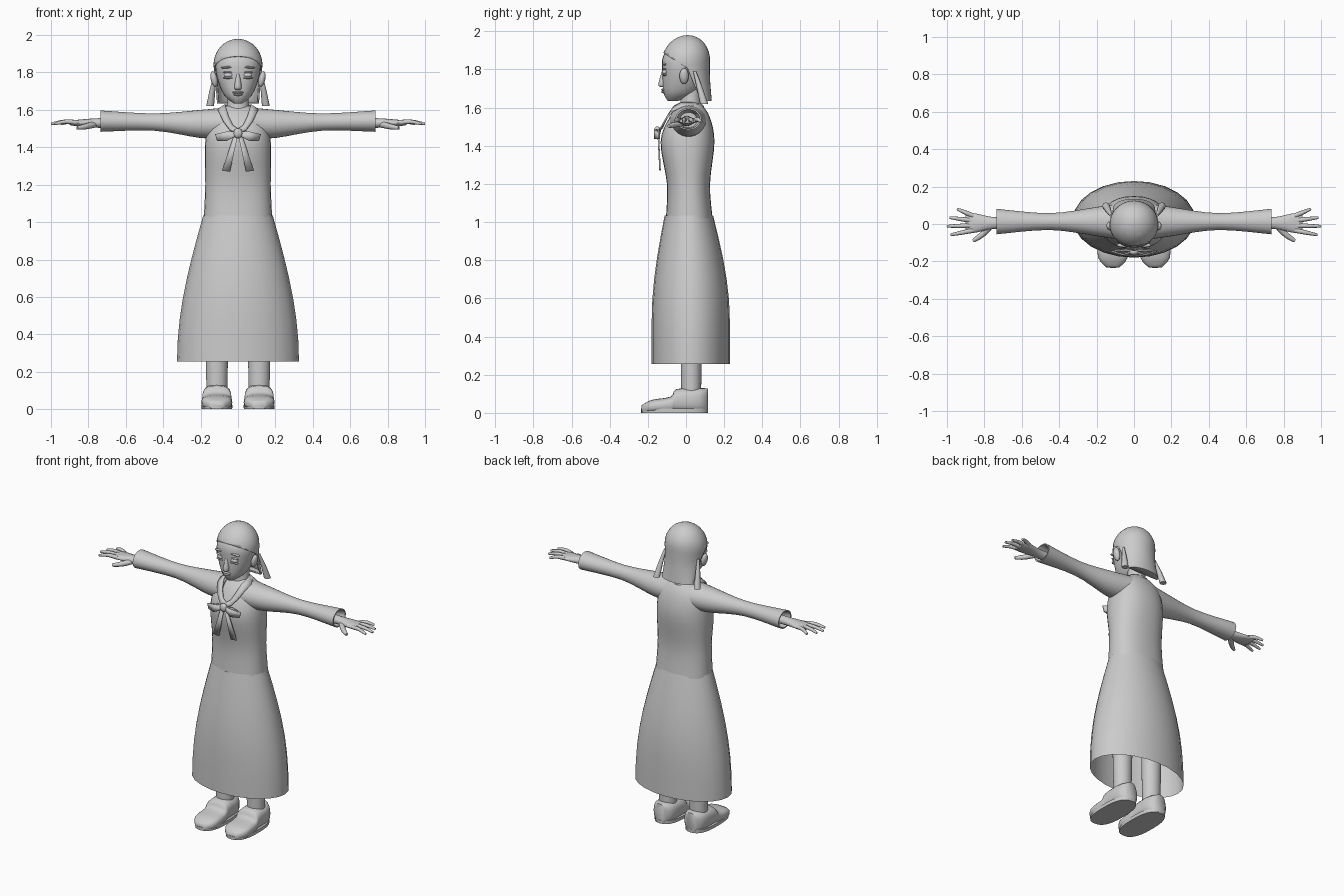
import bpy, bmesh
from math import sin, cos, pi, radians, copysign
from mathutils import Vector, Matrix

if "Cube" in bpy.data.objects:
    bpy.data.objects.remove(bpy.data.objects["Cube"], do_unlink=True)

grey = bpy.data.materials.new("plain_grey")
grey.use_nodes = True
grey.diffuse_color = (.6, .6, .6, 1)
grey.node_tree.nodes["Principled BSDF"].inputs["Base Color"].default_value = grey.diffuse_color

X, Y, Z = Vector((1, 0, 0)), Vector((0, 1, 0)), Vector((0, 0, 1))
CENTRE = Vector()
LEG = X * .113


def finish(name, bm, mirror=False, thick=0, angle=50):
    """Turn a bmesh into a smooth-shaded object, mirrored over x if wanted."""
    bmesh.ops.recalc_face_normals(bm, faces=bm.faces)
    mesh = bpy.data.meshes.new(name)
    bm.to_mesh(mesh)
    bm.free()
    mesh.materials.append(grey)
    part = bpy.data.objects.new(name, mesh)
    bpy.context.collection.objects.link(part)
    bpy.ops.object.select_all(action='DESELECT')
    part.select_set(True)
    bpy.context.view_layer.objects.active = part
    bpy.ops.object.shade_smooth_by_angle(angle=radians(angle))
    if thick:
        part.modifiers.new("thickness", 'SOLIDIFY').thickness = thick
    if mirror:
        part.modifiers.new("mirror", 'MIRROR')


def ease(rows, steps=4):
    """Smooth curve through a few key rows."""
    keys = [Vector(row) for row in rows]
    out = []
    for i in range(len(keys) - 1):
        start, end = keys[i], keys[i + 1]
        before = (end - keys[max(i - 1, 0)]) / 2
        after = (keys[min(i + 2, len(keys) - 1)] - start) / 2
        for step in range(steps):
            t = step / steps
            bend = (before * (1 - t) - after * t) * t * (1 - t)
            blend = t * t * (3 - 2 * t)
            out.append(start.lerp(end, blend) + bend)
    return out + [keys[-1]]


def skin(rings, caps=True):
    """Bridge rings of points with equal counts."""
    bm = bmesh.new()
    loops = [[bm.verts.new(point) for point in ring] for ring in rings]
    for low, high in zip(loops, loops[1:]):
        for i in range(len(low)):
            bm.faces.new((low[i - 1], low[i], high[i], high[i - 1]))
    if caps:
        bm.faces.new(loops[0])
        bm.faces.new(loops[-1])
    return bm


def oval(centre, u, v, wide, deep, sides=28, power=2):
    """Ring of points, squarer for a higher power."""
    points = []
    for i in range(sides):
        c, s = cos(2 * pi * i / sides), sin(2 * pi * i / sides)
        points.append(centre + u * wide * copysign(abs(c) ** (2 / power), c)
                      + v * deep * copysign(abs(s) ** (2 / power), s))
    return points


def loft(rows, frame=(Z, X, Y), base=CENTRE, caps=True, **shape):
    """Rows give the place along the axis, centre offset, half width, half depth."""
    axis, u, v = frame
    return skin([oval(base + axis * along + v * offset, u, v, wide, deep, **shape)
                 for along, offset, wide, deep in rows], caps)


def tube(name, points, radius):
    """Bent tube that tapers to its tip."""
    points = ease(points)
    rings = []
    for i, point in enumerate(points):
        along = (points[min(i + 1, len(points) - 1)] - points[max(i - 1, 0)]).normalized()
        side = along.cross(Z).normalized()
        size = radius * (1 - .5 * (i / (len(points) - 1)) ** 2)
        rings.append(oval(point, side, along.cross(side), size, size, sides=10))
    finish(name, skin(rings), mirror=True)


def ball(name, place, size, tilt=0, mirror=False):
    bm = bmesh.new()
    matrix = (Matrix.Translation(place) @ Matrix.Rotation(tilt, 4, 'Y')
              @ Matrix.Diagonal((*size, 1)))
    bmesh.ops.create_uvsphere(bm, u_segments=16, v_segments=10, radius=1, matrix=matrix)
    finish(name, bm, mirror)


def strip(name, pairs):
    """Flat ribbon through pairs of edge points."""
    bm = bmesh.new()
    rows = [[bm.verts.new(point) for point in pair] for pair in pairs]
    for (a, b), (c, d) in zip(rows, rows[1:]):
        bm.faces.new((a, b, d, c))
    finish(name, bm, mirror=True, thick=.008)


# Skirt, flaring from waist to hem
skirt = []
for i in range(8):
    t = i / 7
    flare = sin(t * pi / 2)
    fill = sin(min(1, t * 1.4) * pi / 2)
    skirt.append((1.035 - .78 * t, .015 + .01 * fill, .186 + .14 * flare, .127 + .078 * fill))
finish("skirt", loft(skirt, caps=False, sides=24))

# Bodice from waist to neck
finish("bodice", loft(ease([
    (1.02, .017, .183, .122), (1.2, .013, .175, .113), (1.42, .008, .176, .141),
    (1.55, .02, .145, .105), (1.62, .03, .07, .05)]), power=2.3))

# Sleeves, open at the cuff with a turned-in lining
sleeve = ease([(.06, 1.53, .1, .084), (.2, 1.525, .078, .075),
               (.45, 1.535, .045, .046), (.735, 1.54, .068, .057)])
lining = [(.735, 1.54, .06, .05), (.68, 1.535, .045, .04)]
finish("sleeve", loft(sleeve + lining, (X, Y, Z), Y * .013), mirror=True)

# Hands
finish("palm", loft(ease([(.67, 1.53, .03, .027), (.76, 1.53, .033, .025),
                          (.86, 1.53, .053, .017), (.9, 1.53, .045, .011)]),
                    (X, Y, Z), Y * .005, sides=16), mirror=True)
for i, reach in enumerate((.98, 1, .985, .945)):
    root, tip = .026 * i - .034, .046 * i - .058
    tube(f"finger_{i + 1}", [(.86, root, 1.532), ((.86 + reach) / 2, (root + tip) / 2, 1.537),
                             (reach, tip, 1.525)], .013)
tube("thumb", [(.76, 0, 1.525), (.81, -.055, 1.512), (.86, -.09, 1.503)], .018)

# Collar, sweeping from the nape down to the bow
collar = []
for i in range(9):
    a = pi * (i / 8 - .5)
    height = 1.63 - .13 * max(0, -sin(a)) ** 2
    collar.append(((.07 * cos(a), .1 * sin(a) - .025, height),
                   (.11 * cos(a), .12 * sin(a) - .025, height - .025)))
strip("collar", collar)

# Bow
ball("bow_knot", (0, -.15, 1.475), (.025, .018, .027))
for side, y in (("front", -.168), ("back", -.145)):
    strip(f"bow_loop_{side}", [((0, -.15, 1.485), (0, -.15, 1.465)),
                               ((.06, y, 1.485), (.06, y, 1.435)),
                               ((.122, -.15, 1.47), (.112, -.15, 1.435))])
strip("bow_tail", [((0, -.15, 1.47), (.02, -.15, 1.47)),
                   ((.043, -.14, 1.27), (.086, -.14, 1.275))])

# Neck and head
finish("neck", loft([(1.57, .025, .07, .065), (1.64, .024, .056, .052), (1.72, .025, .056, .055)]))
finish("head", loft(ease([
    (1.634, -.07, .022, .025), (1.68, -.032, .075, .086), (1.78, -.012, .114, .112),
    (1.87, -.007, .116, .113), (1.95, 0, .06, .06)]), power=2.2), angle=70)

# Face
ball("eye", (.05, -.11, 1.786), (.026, .016, .014), mirror=True)
for lid, lift in (("upper", .015), ("lower", -.015)):
    ball(f"{lid}_eyelid", (.05, -.112, 1.786 + lift), (.03, .013, .005), mirror=True)
ball("eyebrow", (.055, -.113, 1.828), (.036, .012, .006), .08, mirror=True)
finish("nose", loft(ease([(1.708, -.115, .01, .015), (1.722, -.12, .02, .026),
                          (1.8, -.112, .008, .012)]), sides=14), angle=70)
for lip, z, wide in (("upper", 1.694, .03), ("lower", 1.682, .024)):
    ball(f"{lip}_lip", (0, -.117, z), (wide, .013, .007))
ball("ear", (.128, -.01, 1.765), (.018, .024, .043), .2, mirror=True)

# Hair: a dome over a hanging back, trimmed along the brow and behind the ears
hair = ease([(1.635, .085, .112, .05), (1.75, .02, .122, .106), (1.84, -.002, .131, .127)])
for i in range(1, 9):
    a = pi / 2 * i / 8.2
    hair.append((1.84 + .14 * sin(a), .01 * sin(a) - .002, .131 * cos(a), .127 * cos(a)))
bm = loft(hair, sides=36)
trims = ((Vector((0, 0, 1.81)), Vector((0, .65, 1))),
         (Vector((0, .01, 1.8)), Vector((0, 1, .42))))
for place, normal in trims:
    bmesh.ops.bisect_plane(bm, geom=bm.verts[:] + bm.edges[:] + bm.faces[:],
                           plane_co=place, plane_no=normal)
bare = [face for face in bm.faces if face.normal.z < -.9
        or all((face.calc_center_median() - place).dot(normal) < 0 for place, normal in trims)]
bmesh.ops.delete(bm, geom=bare, context='FACES')
finish("hair_cap", bm, thick=.01, angle=60)
finish("hair_lock", skin([oval(Vector(place), X, Y, size, size, sides=8) for place, size in (
    ((.122, .045, 1.79), .008), ((.136, .07, 1.71), .015), ((.149, .095, 1.62), .021))]),
    mirror=True)

# Legs and shoes
finish("leg", loft([(.08, .027, .055, .052), (.3, .027, .06, .055), (.9, .027, .07, .065)],
                   base=LEG), mirror=True)
shoe = [(y, top / 2, wide, top / 2) for y, wide, top in ease([
    (-.232, .035, .04), (-.18, .079, .068), (-.08, .08, .085), (-.05, .077, .125),
    (.07, .071, .13), (.114, .035, .128)], 3)]
finish("shoe", loft(shoe, (Y, X, Z), LEG, sides=24, power=2.8), mirror=True, angle=60)
finish("sole", loft([(0, -.06, .082, .175), (.022, -.06, .083, .176)],
                    base=LEG, power=2.6), mirror=True)
